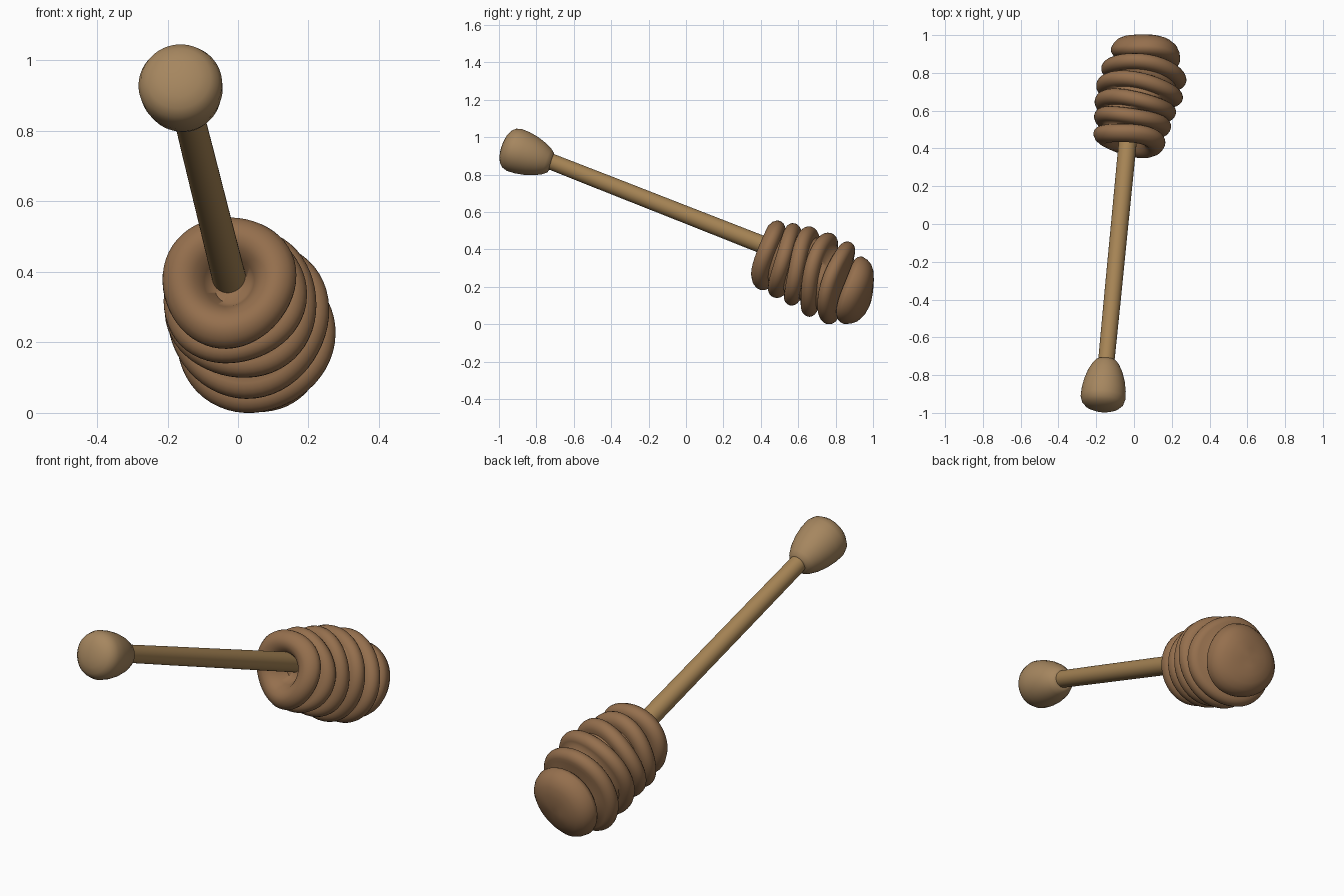
import bpy, bmesh, math
from mathutils import Vector

if "Cube" in bpy.data.objects:
    bpy.data.objects.remove(bpy.data.objects["Cube"])

SEG = 56


def material(name, color):
    m = bpy.data.materials.new(name)
    m.diffuse_color = (*color, 1)
    m.use_nodes = True
    m.node_tree.nodes["Principled BSDF"].inputs["Base Color"].default_value = m.diffuse_color
    return m


def skin(name, loops, mat):
    """Join a list of closed point loops into one smooth, capped body."""
    bm = bmesh.new()
    rows = [[bm.verts.new(p) for p in loop] for loop in loops]
    for a, b in zip(rows, rows[1:]):
        for i in range(SEG):
            j = (i + 1) % SEG
            bm.faces.new((a[i], a[j], b[j], b[i]))
    bmesh.ops.remove_doubles(bm, verts=bm.verts, dist=0.00005)
    bmesh.ops.recalc_face_normals(bm, faces=bm.faces)
    me = bpy.data.meshes.new(name)
    bm.to_mesh(me)
    bm.free()
    me.materials.append(mat)
    ob = bpy.data.objects.new(name, me)
    bpy.context.collection.objects.link(ob)
    bpy.ops.object.select_all(action='DESELECT')
    ob.select_set(True)
    bpy.context.view_layer.objects.active = ob
    bpy.ops.object.shade_smooth_by_angle(angle=math.radians(60))
    return ob


def frame(axis):
    n = Vector(axis).normalized()
    u = n.cross(Vector((0, 0, 1))).normalized()
    return n, u, u.cross(n)


def loop(center, axis, r, axial=lambda a: 0, radial=lambda a: 0):
    n, u, v = frame(axis)
    pts = []
    for i in range(SEG):
        a = 2 * math.pi * i / SEG
        d = u * math.cos(a) + v * math.sin(a)
        pts.append(Vector(center) + d * r * (1 + radial(a)) + n * axial(a))
    return pts


def lathe(name, start, axis, profile, mat):
    n = Vector(axis).normalized()
    return skin(name, [loop(Vector(start) + n * t, axis, r) for t, r in profile], mat)


light_wood = material("light_wood", (0.38, 0.23, 0.09))
knob_wood = material("knob_wood", (0.38, 0.24, 0.115))
dark_wood = material("dark_wood", (0.30, 0.16, 0.075))

# Handle rod, sunk into knob and head
a, b = Vector((-0.152, -0.78, 0.899)), Vector((-0.025, 0.52, 0.388))
L = (b - a).length
lathe("handle", a, b - a,
      [(0, 0), (0, 0.043), (L * 0.3, 0.045), (L * 0.6, 0.046), (L, 0.048), (L, 0)], light_wood)

# Acorn-shaped knob at the top end
lathe("knob", (-0.148, -0.725, 0.870), (-0.022, -0.27, 0.096),
      [(-0.005, 0), (-0.005, 0.044), (0.0, 0.056), (0.02, 0.072), (0.06, 0.092), (0.11, 0.108),
       (0.16, 0.117), (0.205, 0.119), (0.235, 0.110), (0.255, 0.09), (0.268, 0.06),
       (0.274, 0.03), (0.276, 0)], knob_wood)

# Ribbed head: (centre x, y, z, radius) of each rib
ribs = [(-0.025, 0.450, 0.378, 0.192), (-0.012, 0.535, 0.343, 0.206),
        (0.010, 0.617, 0.315, 0.218), (0.030, 0.705, 0.277, 0.232),
        (0.050, 0.803, 0.228, 0.228), (0.064, 0.897, 0.186, 0.186)]
normal = (0.17, 1, -0.28)
n = Vector(normal).normalized()
loops = []
for k, (x, y, z, R) in enumerate(ribs):
    # rounded rib cross-section between two grooves
    prof = []
    for deg in range(-90, 91, 18):
        c = max(0.0, math.cos(math.radians(deg)))
        prof.append((0.042 * math.sin(math.radians(deg)), R - 0.05 + 0.05 * c ** 0.9))
    if k == 0:   # dished front around the handle
        prof = [(0.05, 0), (0.045, 0.05), (0.0, 0.072), (-0.035, 0.095), (-0.052, 0.125),
                (-0.050, 0.152), (-0.035, 0.176), (-0.015, 0.189)] + prof[5:]
    if k == len(ribs) - 1:   # domed far end
        prof = prof[:6] + [(0.03, 0.177), (0.055, 0.160), (0.075, 0.13),
                           (0.088, 0.09), (0.096, 0.045), (0.098, 0)]
    for t, r in prof:
        s = r / R
        loops.append(loop(
            Vector((x, y, z)) + n * t, normal, r,
            lambda q, s=s, k=k: s * 0.010 * math.sin(2 * q + 1.3 * k),
            lambda q, s=s, k=k: s * 0.018 * math.sin(3 * q + 2.1 * k)))
skin("dipper_head", loops, dark_wood)

# Rest everything on the ground plane
obs = list(bpy.context.collection.objects)
low = min(v.co.z for o in obs for v in o.data.vertices)
for o in obs:
    o.location.z -= low
